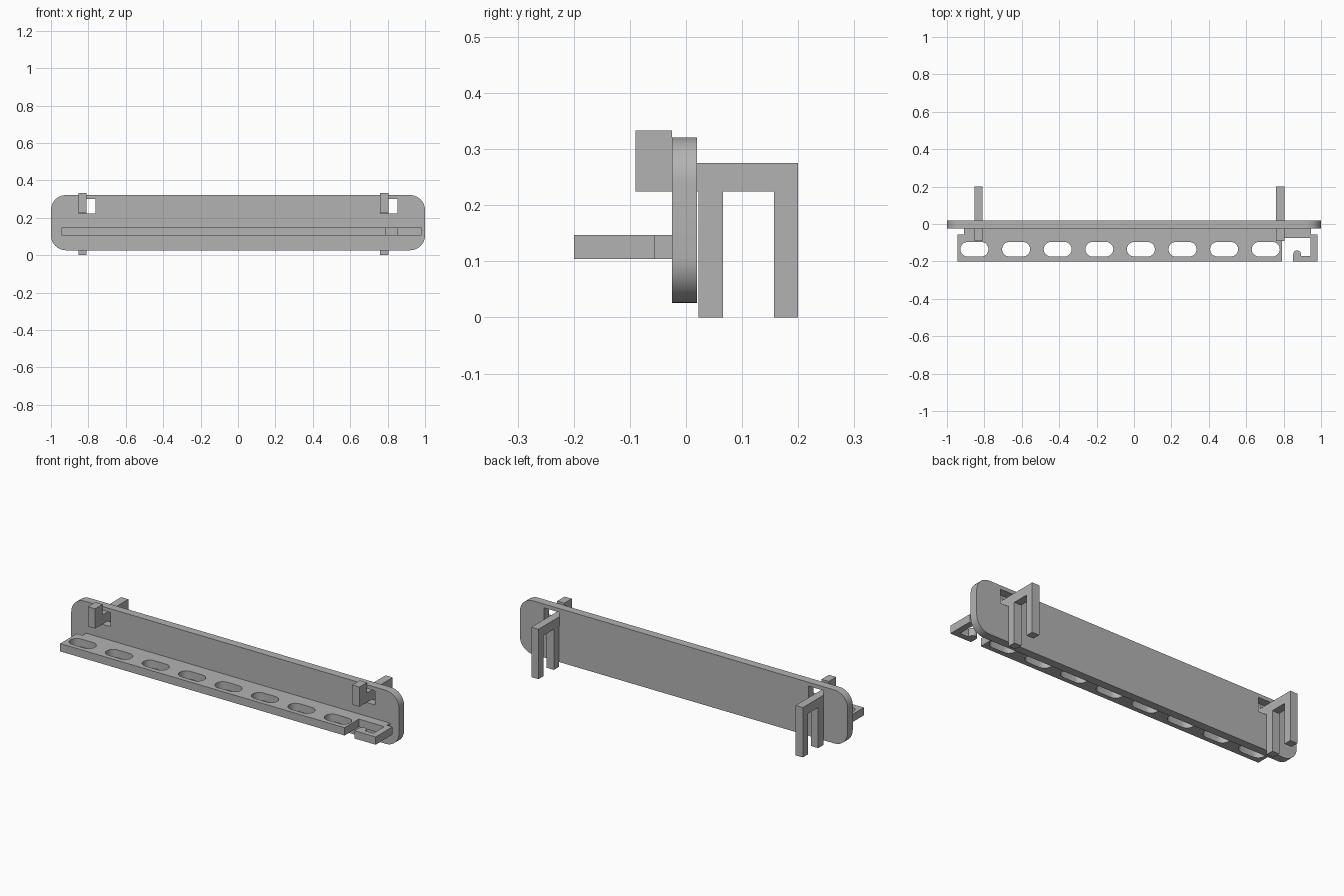
import bpy, bmesh
from math import sin, cos, pi, radians

cube = bpy.data.objects.get("Cube")
if cube:
    bpy.data.objects.remove(cube, do_unlink=True)

grey = bpy.data.materials.new("plain_grey")
grey.use_nodes = True
grey.diffuse_color = (0.45, 0.45, 0.45, 1)
grey.node_tree.nodes["Principled BSDF"].inputs["Base Color"].default_value = grey.diffuse_color


def arc(cu, cv, r, a0, a1, n=10):
    steps = [radians(a0 + (a1 - a0) * i / n) for i in range(n + 1)]
    return [(cu + r * cos(a), cv + r * sin(a)) for a in steps]


def rect(u0, u1, v0, v1):
    return [(u0, v0), (u1, v0), (u1, v1), (u0, v1)]


def rounded(u0, u1, v0, v1, r):
    return (arc(u1 - r, v1 - r, r, 0, 90) + arc(u0 + r, v1 - r, r, 90, 180)
            + arc(u0 + r, v0 + r, r, 180, 270) + arc(u1 - r, v0 + r, r, 270, 360))


def extrude(name, loops, lo, hi, place):
    """Fill an outline with holes, extrude it from lo to hi, orient with place(u, v, w)."""
    curve = bpy.data.curves.new(name, "CURVE")
    curve.dimensions = "2D"
    curve.fill_mode = "BOTH"
    curve.extrude = (hi - lo) / 2
    for loop in loops:
        spline = curve.splines.new("POLY")
        spline.points.add(len(loop) - 1)
        for p, (u, v) in zip(spline.points, loop):
            p.co = (u, v, 0, 1)
        spline.use_cyclic_u = True
    temp = bpy.data.objects.new(name + "_outline", curve)
    bpy.context.collection.objects.link(temp)
    bpy.context.view_layer.update()
    mesh = bpy.data.meshes.new_from_object(
        temp.evaluated_get(bpy.context.evaluated_depsgraph_get()))
    bpy.data.objects.remove(temp, do_unlink=True)

    bm = bmesh.new()
    bm.from_mesh(mesh)
    for v in bm.verts:
        v.co = place(v.co.x, v.co.y, v.co.z + (lo + hi) / 2)
    bmesh.ops.remove_doubles(bm, verts=bm.verts, dist=0.0002)
    bmesh.ops.recalc_face_normals(bm, faces=bm.faces)
    bm.to_mesh(mesh)
    bm.free()
    mesh.materials.clear()
    mesh.materials.append(grey)
    obj = bpy.data.objects.new(name, mesh)
    bpy.context.collection.objects.link(obj)
    bpy.ops.object.select_all(action="DESELECT")
    obj.select_set(True)
    bpy.context.view_layer.objects.active = obj
    bpy.ops.object.shade_smooth_by_angle(angle=radians(30))
    return obj


# Upright plate with rounded corners and two windows
windows = [rect(x, x + 0.093, 0.223, 0.3) for x in (-0.854, 0.759)]
extrude("back_plate", [rounded(-1, 1, 0.026, 0.321, 0.08)] + windows,
        -0.025, 0.02, lambda u, v, w: (u, w, v))

# Shelf with a hooked end and a row of slots
shelf = [(-0.91, -0.025), (-0.91, -0.055), (-0.945, -0.055), (-0.945, -0.2),
         (0.79, -0.2), (0.79, -0.075), (0.945, -0.075), (0.945, -0.17),
         (0.893, -0.17)]
shelf += arc(0.872, -0.162, 0.021, 0, 180)
shelf += [(0.851, -0.2), (0.98, -0.2), (0.98, -0.055), (0.945, -0.055), (0.945, -0.025)]
slots = []
for i in range(8):
    x = -0.853 + 0.2225 * i
    slots.append(arc(x + 0.036, -0.135, 0.039, -90, 90)
                 + arc(x - 0.036, -0.135, 0.039, 90, 270))
extrude("slotted_shelf", [shelf] + slots, 0.104, 0.147, lambda u, v, w: (u, v, w))

# Clips: front block, arm through the window, two legs behind
clip = [(-0.09, 0.224), (0.022, 0.224), (0.022, 0), (0.066, 0), (0.066, 0.224),
        (0.157, 0.224), (0.157, 0), (0.2, 0), (0.2, 0.275), (-0.025, 0.275),
        (-0.025, 0.333), (-0.09, 0.333)]
for side, x in (("right", -0.853), ("left", 0.76)):
    extrude(side + "_clip", [clip], x, x + 0.044, lambda u, v, w: (w, u, v))
